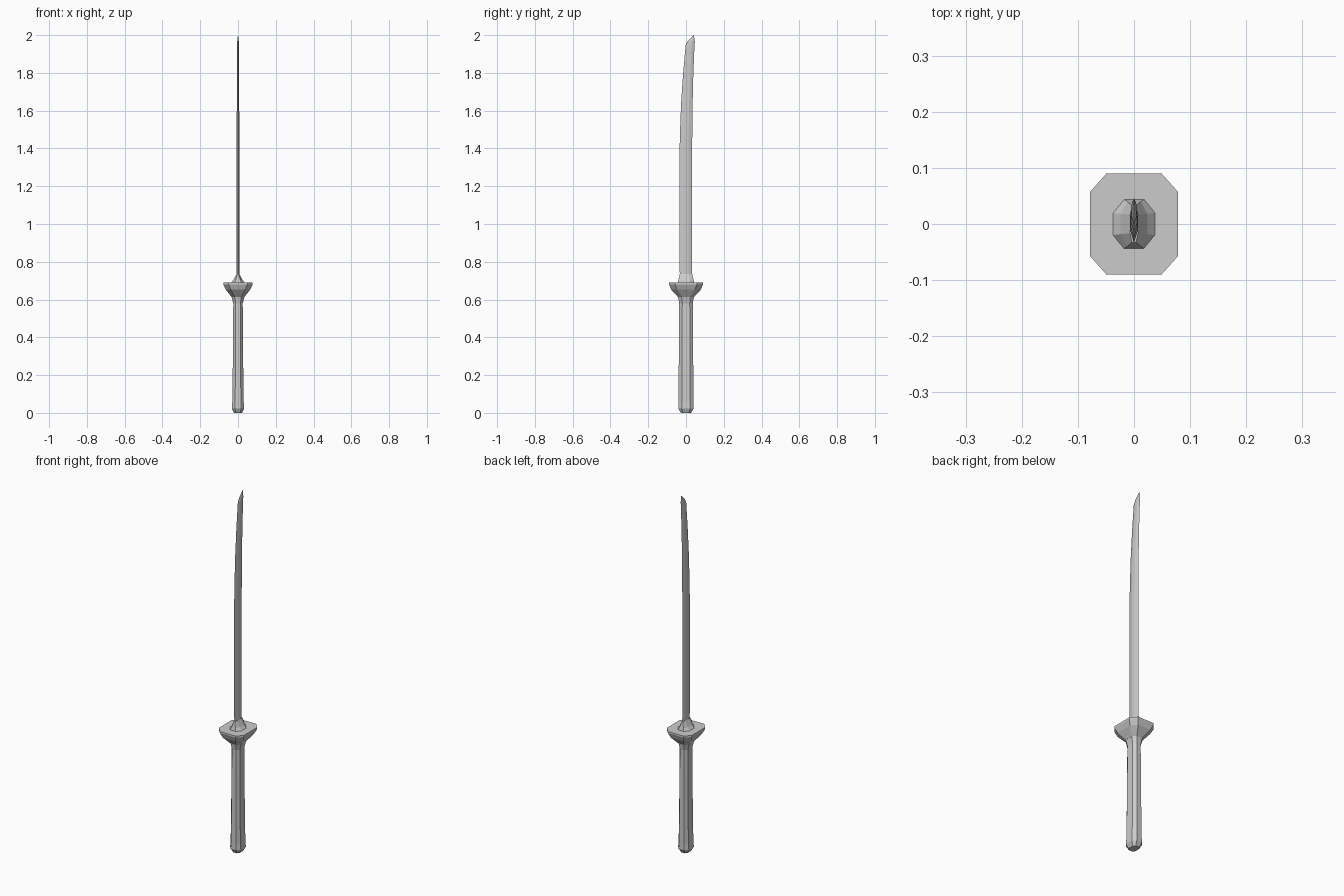
import bpy, bmesh

if "Cube" in bpy.data.objects:
    bpy.data.objects.remove(bpy.data.objects["Cube"])


def loft(name, rings):
    """Skin matching rings of points and cap both ends."""
    bm = bmesh.new()
    loops = [[bm.verts.new(p) for p in ring] for ring in rings]
    n = len(loops[0])
    for a, b in zip(loops, loops[1:]):
        for i in range(n):
            j = (i + 1) % n
            bm.faces.new((a[i], a[j], b[j], b[i]))
    bm.faces.new(loops[0][::-1])
    bm.faces.new(loops[-1])
    bmesh.ops.recalc_face_normals(bm, faces=bm.faces)
    mesh = bpy.data.meshes.new(name)
    bm.to_mesh(mesh)
    bm.free()
    obj = bpy.data.objects.new(name, mesh)
    bpy.context.collection.objects.link(obj)
    return obj


def octagon(hx, hy, z, fx=0.5, fy=0.55):
    """Rectangle with cut corners; fx, fy are the flat fractions."""
    cx, cy = hx * fx, hy * fy
    return [(cx, -hy, z), (hx, -cy, z), (hx, cy, z), (cx, hy, z),
            (-cx, hy, z), (-hx, cy, z), (-hx, -cy, z), (-cx, -hy, z)]


def blade_section(y0, y1, z0, z1, t):
    """Thin six-sided section, slanted from z0 at the edge to z1 at the spine."""
    def at(x, f):
        return (x, y0 + (y1 - y0) * f, z0 + (z1 - z0) * f)
    return [at(0, 0), at(t, .35), at(t, .7), at(0, 1), at(-t, .7), at(-t, .35)]


# Handle with a bevelled pommel end
loft("handle", [octagon(.021, .027, 0), octagon(.033, .041, .024),
                octagon(.030, .040, .06), octagon(.027, .038, .30),
                octagon(.025, .036, .58), octagon(.034, .042, .615)])

# Flared guard
loft("guard", [octagon(.034, .042, .613, .5, .5), octagon(.064, .078, .652, .6, .6),
               octagon(.078, .090, .680, .63, .64), octagon(.078, .090, .689, .63, .64)])

# Collar tapering into the blade
loft("collar", [octagon(.038, .044, .688, .48, .45), octagon(.024, .040, .704, .5, .45),
                octagon(.007, .033, .735, .5, .5)])

# Curved blade with an angled tip
loft("blade", [blade_section(*s) for s in (
    (-.033, .033, .70, .70, .007),
    (-.034, .033, 1.20, 1.20, .007),
    (-.033, .033, 1.45, 1.45, .007),
    (-.026, .035, 1.64, 1.64, .0065),
    (-.015, .039, 1.80, 1.80, .006),
    (-.002, .045, 1.945, 1.945, .005),
    (.010, .047, 1.970, 1.965, .004),
    (.038, .042, 1.998, 2.0, .0006))])
